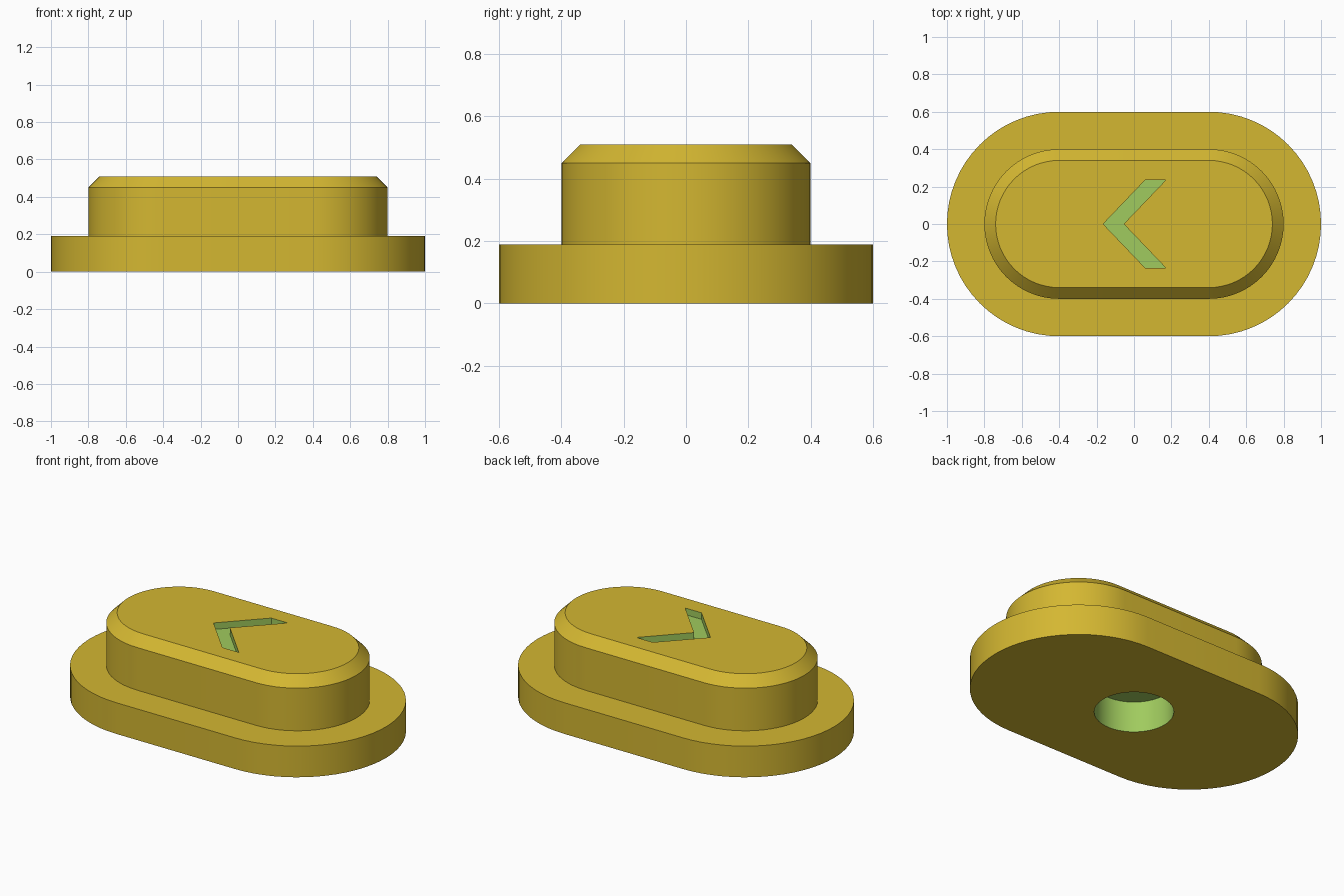
import bpy, bmesh, math

if "Cube" in bpy.data.objects:
    bpy.data.objects.remove(bpy.data.objects["Cube"])


def material(name, rgb):
    m = bpy.data.materials.new(name)
    m.diffuse_color = (*rgb, 1)
    m.use_nodes = True
    m.node_tree.nodes["Principled BSDF"].inputs["Base Color"].default_value = m.diffuse_color
    return m


MATS = [material("gold", (0.658, 0.474, 0.031)),
        material("green", (0.352, 0.597, 0.112))]


def stadium(r, half=0.4, n=32):
    """Outline of a slot shape: two half circles joined by straight sides."""
    pts = []
    for cx, start in ((half, -math.pi / 2), (-half, math.pi / 2)):
        for i in range(n + 1):
            a = start + math.pi * i / n
            pts.append((cx + r * math.cos(a), r * math.sin(a)))
    return pts


def loft(name, sections, mat):
    """Closed solid through a stack of (outline, z) sections."""
    bm = bmesh.new()
    rings = [[bm.verts.new((x, y, z)) for x, y in pts] for pts, z in sections]
    n = len(rings[0])
    for low, high in zip(rings, rings[1:]):
        for i in range(n):
            j = (i + 1) % n
            bm.faces.new((low[i], low[j], high[j], high[i]))
    bm.faces.new(rings[0][::-1])
    bm.faces.new(rings[-1])
    for f in bm.faces:
        f.material_index = mat
    bmesh.ops.recalc_face_normals(bm, faces=bm.faces[:])
    mesh = bpy.data.meshes.new(name)
    bm.to_mesh(mesh)
    bm.free()
    for m in MATS:
        mesh.materials.append(m)
    ob = bpy.data.objects.new(name, mesh)
    bpy.context.collection.objects.link(ob)
    return ob


# Flanged button body with a chamfered top
body = loft("button_body", [(stadium(r), z) for r, z in
                            ((0.6, 0), (0.6, 0.19), (0.4, 0.19), (0.4, 0.45), (0.34, 0.51))], 0)

# Green arrow recess in the top
arrow = [(-0.165, 0), (0.06, -0.235), (0.17, -0.235),
         (-0.055, 0), (0.17, 0.235), (0.06, 0.235)]
arrow_cutter = loft("arrow_cutter", [(arrow, 0.47), (arrow, 0.6)], 1)

# Green round blind hole in the underside
circle = [(0.22 * math.cos(math.tau * i / 64), 0.22 * math.sin(math.tau * i / 64))
          for i in range(64)]
hole_cutter = loft("hole_cutter", [(circle, -0.1), (circle, 0.19)], 1)

# Cut both recesses, then drop the cutters
bpy.context.view_layer.objects.active = body
body.select_set(True)
for cutter in (arrow_cutter, hole_cutter):
    cutter.hide_render = True
    mod = body.modifiers.new("cut", 'BOOLEAN')
    mod.operation = 'DIFFERENCE'
    mod.solver = 'EXACT'
    mod.object = cutter
    bpy.ops.object.modifier_apply(modifier=mod.name)
    bpy.data.objects.remove(cutter)

bpy.ops.object.shade_smooth_by_angle(angle=math.radians(30))
